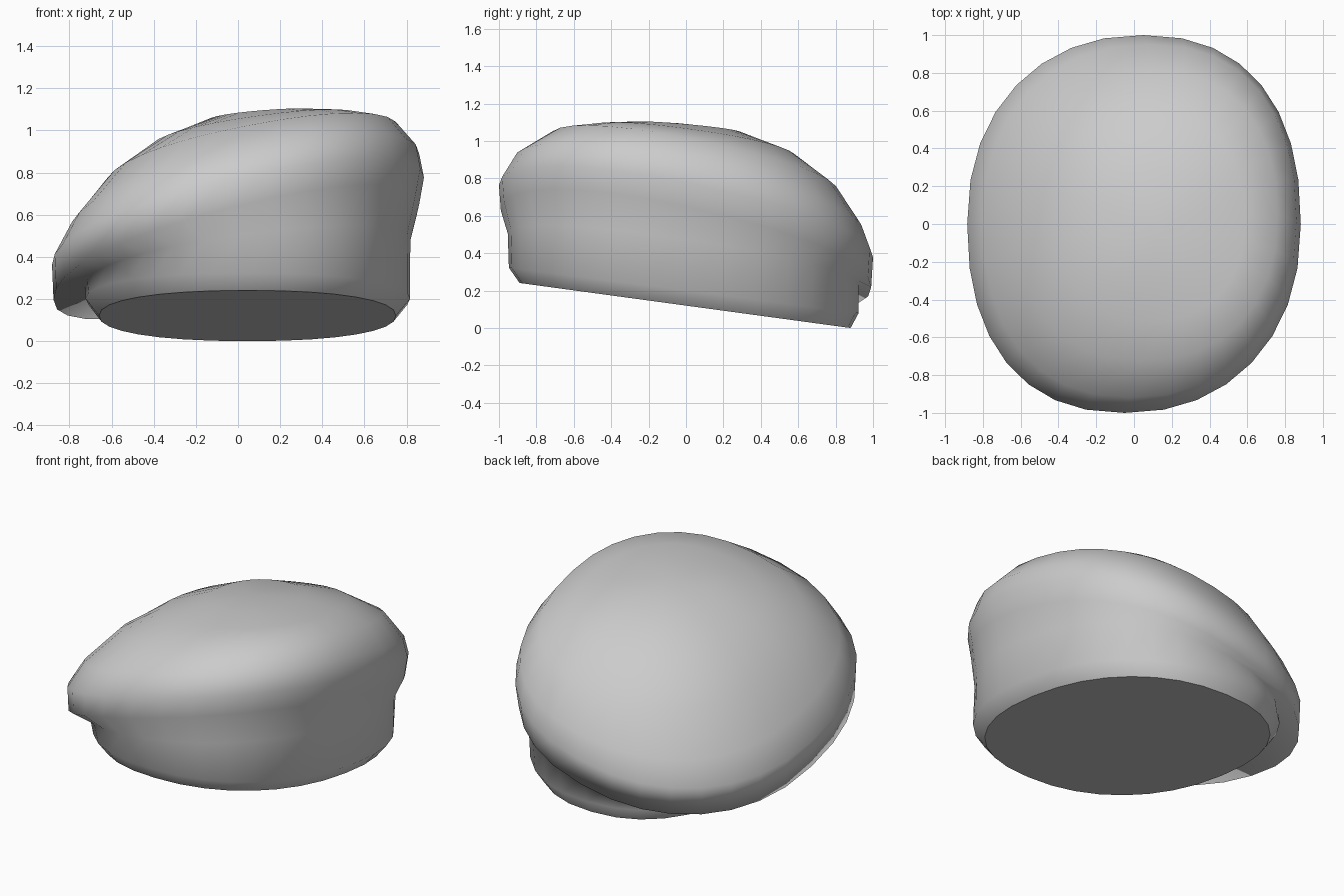
import bpy, bmesh, math

if "Cube" in bpy.data.objects:
    bpy.data.objects.remove(bpy.data.objects["Cube"])

SEGMENTS = 32
SQUARENESS = 2.25   # slightly fuller than a plain ellipse

# Tilted oval loops from the underside rim up to the crown:
# (centre x, centre y, radius x, radius y, height, slope along x, slope along y, skew)
LOOPS = [
    (0.045, -0.005, 0.705, 0.885, 0.12, 0.00, -0.136, 0.00),   # rim
    (0.047, -0.012, 0.770, 0.935, 0.20, 0.00, -0.130, 0.00),   # band
    (0.045, -0.015, 0.773, 0.938, 0.36, 0.14, -0.150, 0.03),   # crease
    (-0.008, 0.000, 0.868, 0.990, 0.425, 0.26, -0.220, 0.05),  # lip underside
    (0.000, 0.000, 0.883, 1.000, 0.57, 0.235, -0.205, 0.05),   # lip
    (0.030, 0.017, 0.830, 0.935, 0.70, 0.225, -0.220, 0.05),
    (0.065, 0.045, 0.695, 0.770, 0.87, 0.195, -0.200, 0.03),
    (0.090, 0.035, 0.500, 0.550, 0.985, 0.14, -0.140, 0.00),
    (0.120, 0.000, 0.260, 0.300, 1.060, 0.08, -0.090, 0.00),
]
APEX = (0.14, -0.04, 1.095)


def rounded(value):
    return math.copysign(abs(value) ** (2 / SQUARENESS), value)


def add_loop(bm, cx, cy, rx, ry, z, sx, sy, skew):
    verts = []
    for i in range(SEGMENTS):
        a = 2 * math.pi * i / SEGMENTS
        y = cy + ry * rounded(math.sin(a))
        x = cx + rx * rounded(math.cos(a)) + skew * y * abs(math.sin(a))
        verts.append(bm.verts.new((x, y, z + sx * x + sy * y)))
    return verts


# Soft slouched cap lofted through the loops
bm = bmesh.new()
rings = [add_loop(bm, *loop) for loop in LOOPS]
for low, high in zip(rings, rings[1:]):
    for i in range(SEGMENTS):
        j = (i + 1) % SEGMENTS
        bm.faces.new((low[i], low[j], high[j], high[i]))

# Flat underside and rounded crown
bm.faces.new(rings[0][::-1])
top = bm.verts.new(APEX)
for i in range(SEGMENTS):
    bm.faces.new((rings[-1][i], rings[-1][(i + 1) % SEGMENTS], top))
bmesh.ops.recalc_face_normals(bm, faces=bm.faces)

mesh = bpy.data.meshes.new("soft_cap")
bm.to_mesh(mesh)
bm.free()
cap = bpy.data.objects.new("soft_cap", mesh)
bpy.context.collection.objects.link(cap)

# Stand the lowest point on the ground
lowest = min(v.co.z for v in mesh.vertices)
for v in mesh.vertices:
    v.co.z -= lowest

# Smooth fabric with a flat underside
bpy.context.view_layer.objects.active = cap
cap.select_set(True)
bpy.ops.object.shade_smooth()
under = max(mesh.polygons, key=lambda p: len(p.vertices))
under.use_smooth = False
